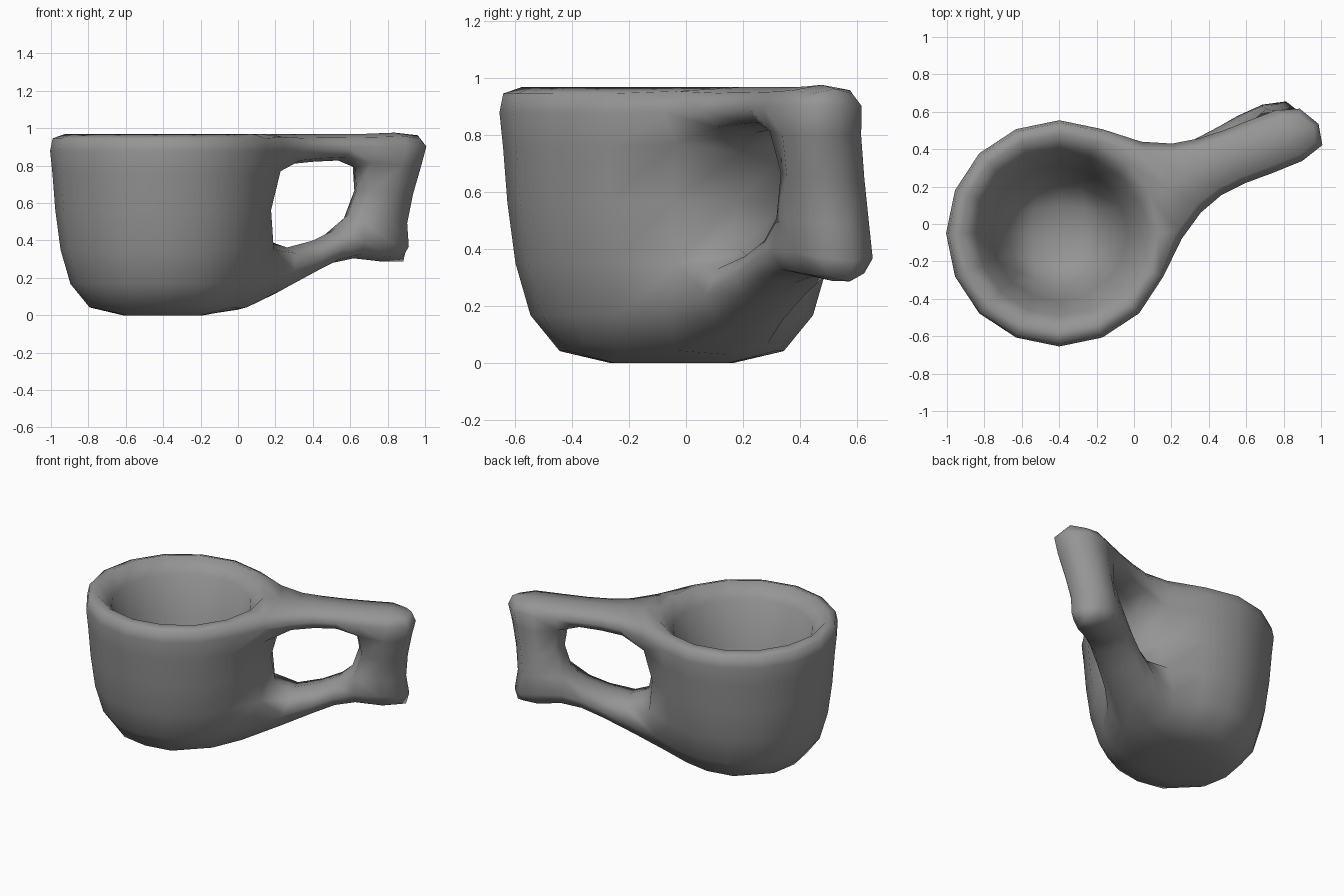
import bpy, bmesh
from math import sin, cos, pi
from mathutils import Vector

cube = bpy.data.objects.get("Cube")
if cube:
    bpy.data.objects.remove(cube, do_unlink=True)

grey = bpy.data.materials.new("plain_grey")
grey.use_nodes = True
colour = (0.3, 0.3, 0.3, 1)
grey.diffuse_color = colour
grey.node_tree.nodes["Principled BSDF"].inputs["Base Color"].default_value = colour

SIDES = 8
CENTRE = Vector((-0.4, -0.05, 0))
ALONG = Vector((cos(pi / SIDES), sin(pi / SIDES), 0))   # handle direction
ACROSS = Vector((-ALONG.y, ALONG.x, 0))
bm = bmesh.new()


def section(u, right, left, low, high, lean=0, skew=0):
    """Four-sided handle section: low right, low left, high left, high right."""
    corners = [(right, low, 0), (left, low, skew), (left, high, lean + skew), (right, high, lean)]
    return [bm.verts.new(CENTRE + ALONG * (u + d) + ACROSS * v + Vector((0, 0, z)))
            for v, z, d in corners]


def loft(a, b, skip=()):
    for i in range(len(a)):
        if i not in skip:
            j = (i + 1) % len(a)
            bm.faces.new((a[i], a[j], b[j], b[i]))


def quad_cap(ring, z):
    """Close an eight-sided ring with four quads around a middle point."""
    middle = bm.verts.new(CENTRE + Vector((0, 0, z)))
    for i in range(0, SIDES, 2):
        bm.faces.new((ring[i], ring[i + 1], ring[(i + 2) % SIDES], middle))


# Cup: control rings from the underside, up the outside, over the rim and down
# the tapering inside wall
profile = [(0.465, 0.0), (0.605, 0.335), (0.64, 0.79), (0.665, 0.968),
           (0.475, 0.968), (0.31, 0.22)]
rings = []
for r, z in profile:
    rings.append([bm.verts.new(CENTRE + Vector((r * cos(2 * pi * k / SIDES),
                                                r * sin(2 * pi * k / SIDES), z)))
                  for k in range(SIDES)])
for i in range(len(rings) - 1):
    # leave openings where the two handle arms grow out
    loft(rings[i], rings[i + 1], skip=(0,) if i in (0, 2) else ())
quad_cap(rings[0], 0.0)
quad_cap(rings[-1], 0.22)


def root(i):
    return [rings[i][0], rings[i][1], rings[i + 1][1], rings[i + 1][0]]


# Upper arm, ending in a square corner block
upper = [root(2),
         section(0.88, -0.125, 0.175, 0.825, 0.968),
         section(1.16, -0.14, 0.17, 0.83, 0.968),
         section(1.51, -0.14, 0.16, 0.82, 0.985, 0.05, -0.06)]
# Lower arm, rising out of the bowl and twisted to the left at its end
lower = [root(0),
         section(0.89, -0.11, 0.18, 0.235, 0.39),
         section(1.11, -0.09, 0.22, 0.325, 0.51),
         section(1.50, -0.04, 0.22, 0.25, 0.47, -0.07, -0.04)]
for arm, open_side in ((upper, 0), (lower, 2)):
    loft(arm[0], arm[1])
    loft(arm[1], arm[2])
    loft(arm[2], arm[3], skip=(open_side,))
    bm.faces.new(arm[3])

# Upright grip joining the two corner blocks
t_in, t_out = upper[2], upper[3]
l_in, l_out = lower[2], lower[3]
loft([t_in[0], t_in[1], t_out[1], t_out[0]],
     [l_in[3], l_in[2], l_out[2], l_out[3]])

bmesh.ops.recalc_face_normals(bm, faces=bm.faces[:])
mesh = bpy.data.meshes.new("mug_with_handle")
bm.to_mesh(mesh)
bm.free()
mesh.materials.append(grey)
mug = bpy.data.objects.new("mug_with_handle", mesh)
bpy.context.collection.objects.link(mug)
for poly in mesh.polygons:
    poly.use_smooth = True

# One rounding step keeps the sixteen-sided outline
rounding = mug.modifiers.new("rounding", 'SUBSURF')
rounding.levels = rounding.render_levels = 1
rounding.use_limit_surface = False
